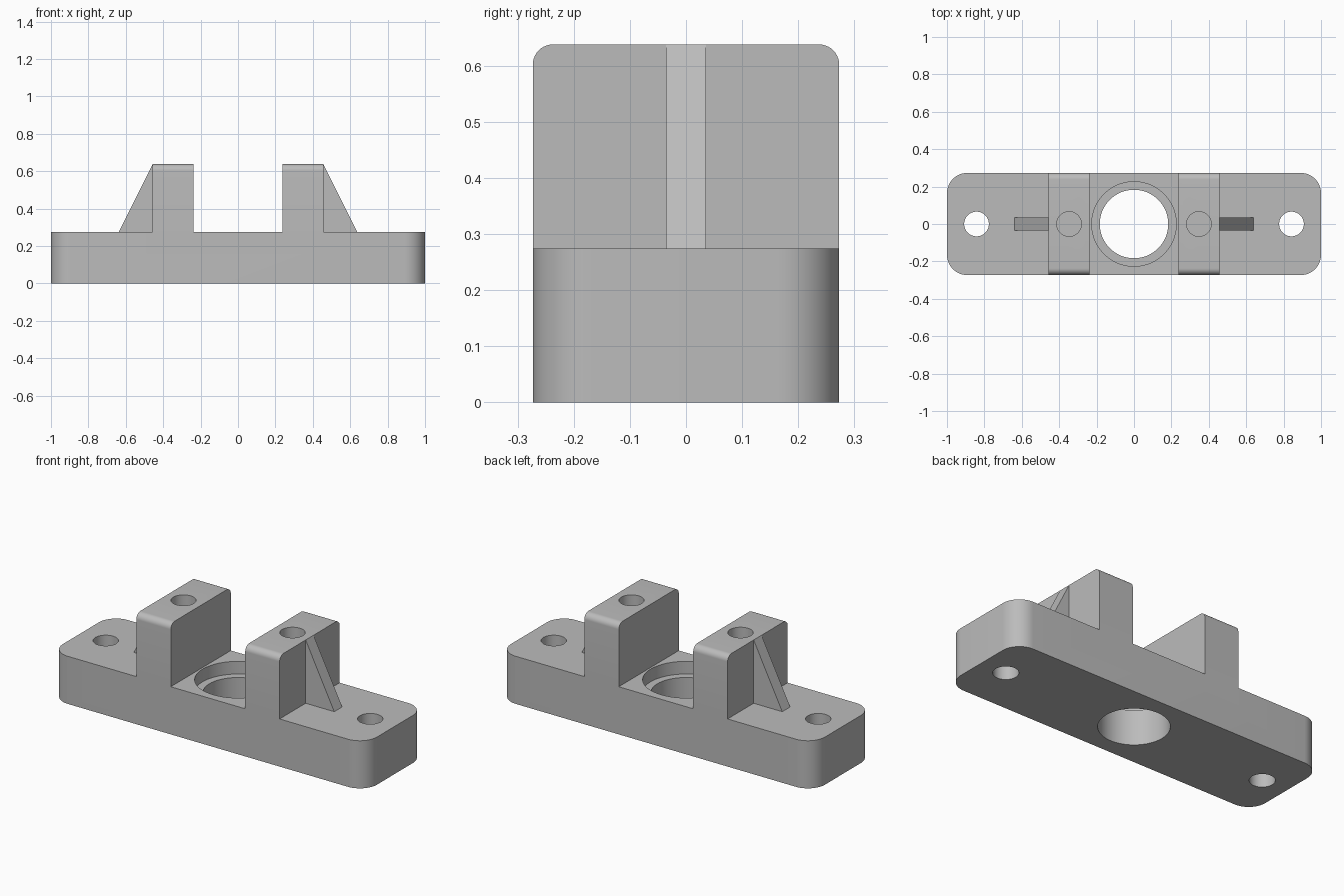
import bpy
import bmesh
from math import sin, cos, pi, radians
from mathutils import Vector

cube = bpy.data.objects.get("Cube")
if cube:
    bpy.data.objects.remove(cube, do_unlink=True)

BASE_H, TOP_H, HALF_D = 0.274, 0.638, 0.273
POST_IN, POST_OUT, RIB_END = 0.237, 0.456, 0.638
SINK = 0.1

grey = bpy.data.materials.new("plain grey")
grey.use_nodes = True
colour = (0.5, 0.5, 0.5, 1)
grey.diffuse_color = colour
grey.node_tree.nodes["Principled BSDF"].inputs["Base Color"].default_value = colour


def prism(name, points, extrude):
    """Extrude a closed outline of 3D points along a vector."""
    bm = bmesh.new()
    face = bm.faces.new([bm.verts.new(p) for p in points])
    result = bmesh.ops.extrude_face_region(bm, geom=[face])
    moved = [v for v in result["geom"] if isinstance(v, bmesh.types.BMVert)]
    bmesh.ops.translate(bm, verts=moved, vec=Vector(extrude))
    bmesh.ops.recalc_face_normals(bm, faces=bm.faces)
    mesh = bpy.data.meshes.new(name)
    bm.to_mesh(mesh)
    bm.free()
    mesh.materials.append(grey)
    obj = bpy.data.objects.new(name, mesh)
    bpy.context.collection.objects.link(obj)
    return obj


def arc(cx, cy, r, start, end, steps):
    angles = [radians(start + (end - start) * i / steps) for i in range(steps + 1)]
    return [(cx + r * cos(a), cy + r * sin(a)) for a in angles]


def cylinder(name, x, r, z0, z1, sides=64):
    ring = [(x + r * cos(2 * pi * i / sides), r * sin(2 * pi * i / sides), z0)
            for i in range(sides)]
    return prism(name, ring, (0, 0, z1 - z0))


def combine(target, tool, operation):
    """Apply a boolean and discard the tool."""
    mod = target.modifiers.new("combine", "BOOLEAN")
    mod.operation, mod.solver, mod.object = operation, "EXACT", tool
    bpy.context.view_layer.objects.active = target
    bpy.ops.object.modifier_apply(modifier=mod.name)
    bpy.data.objects.remove(tool, do_unlink=True)


# Base plate with rounded vertical corners
R = 0.109
outline = []
for sx, sy, start in ((1, 1, 0), (-1, 1, 90), (-1, -1, 180), (1, -1, 270)):
    outline += arc(sx * (1 - R), sy * (HALF_D - R), R, start, start + 90, 16)
bracket = prism("mounting_bracket", [(x, y, 0) for x, y in outline], (0, 0, BASE_H))

# Posts with rounded front and back top edges, and a sloping rib outside each
r = 0.036
side = [(-HALF_D, BASE_H - SINK), (HALF_D, BASE_H - SINK)]
side += arc(HALF_D - r, TOP_H - r, r, 0, 90, 10)
side += arc(-HALF_D + r, TOP_H - r, r, 90, 180, 10)
for s in (-1, 1):
    post = prism("post", [(s * POST_IN, y, z) for y, z in side],
                 (s * (POST_OUT - POST_IN), 0, 0))
    combine(bracket, post, "UNION")
    mid = (POST_IN + POST_OUT) / 2
    slope = [(mid, BASE_H - SINK), (RIB_END, BASE_H - SINK), (RIB_END, BASE_H),
             (POST_OUT, TOP_H), (POST_OUT, TOP_H - 0.002), (mid, TOP_H - 0.002)]
    rib = prism("rib", [(s * x, -r, z) for x, z in slope], (0, 2 * r, 0))
    combine(bracket, rib, "UNION")

# Central bore with counterbore
combine(bracket, cylinder("bore", 0, 0.183, -0.1, 0.5, 96), "DIFFERENCE")
combine(bracket, cylinder("counterbore", 0, 0.226, BASE_H - 0.073, 0.5, 96), "DIFFERENCE")

# Screw holes through the ends, blind holes in the posts
for s in (-1, 1):
    combine(bracket, cylinder("screw_hole", s * 0.842, 0.066, -0.1, 0.5), "DIFFERENCE")
    combine(bracket, cylinder("post_hole", s * 0.347, 0.066, TOP_H - 0.27, 0.8), "DIFFERENCE")

# Smooth the curved walls, keep the edges crisp
bpy.ops.object.select_all(action="DESELECT")
bracket.select_set(True)
bpy.context.view_layer.objects.active = bracket
bpy.ops.object.shade_smooth_by_angle(angle=radians(20))
